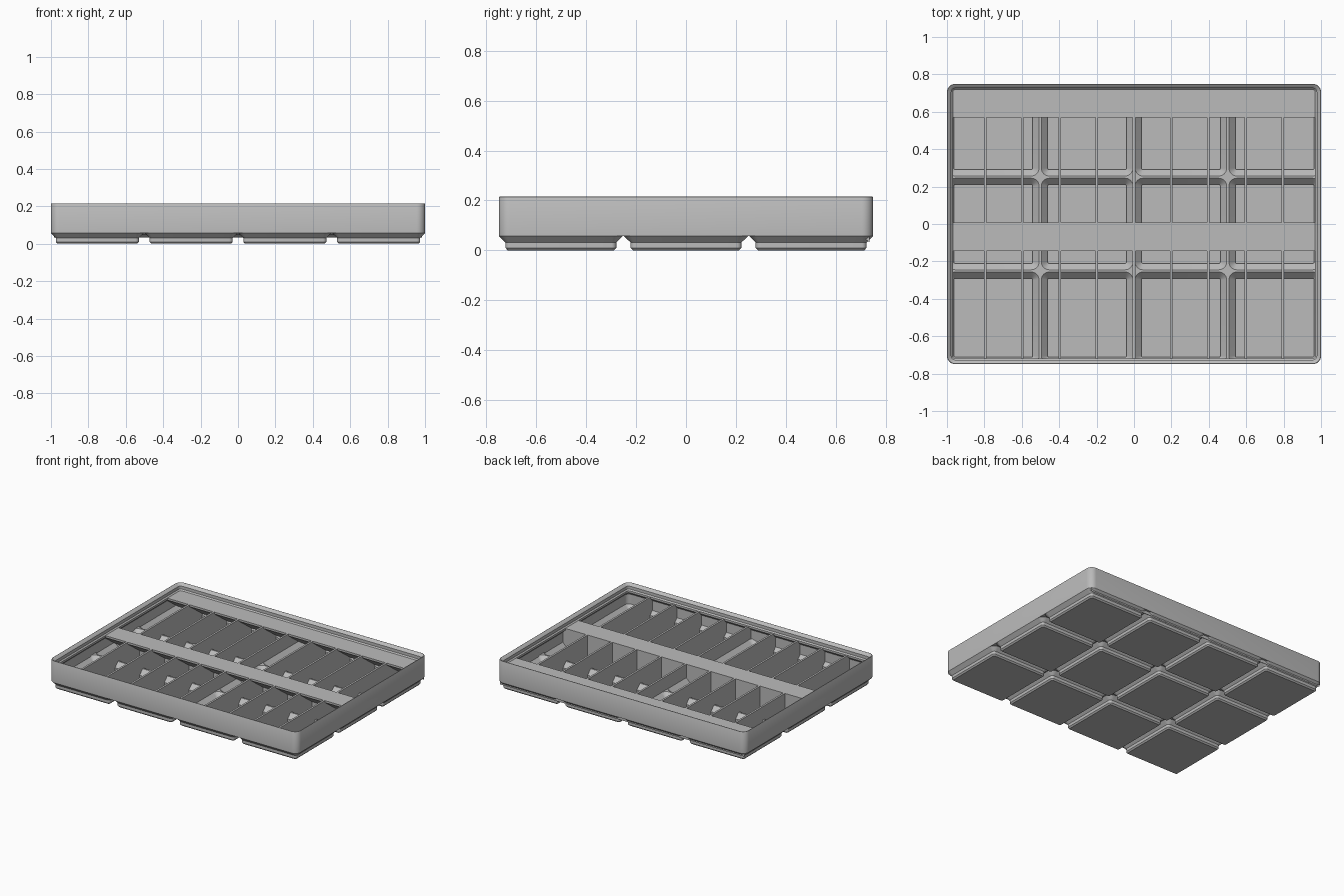
import bpy, bmesh, math

cube = bpy.data.objects.get("Cube")
if cube:
    bpy.data.objects.remove(cube, do_unlink=True)

grey = bpy.data.materials.new("plain grey")
grey.use_nodes = True
COLOUR = (0.5, 0.5, 0.5, 1)
grey.diffuse_color = COLOUR
grey.node_tree.nodes["Principled BSDF"].inputs["Base Color"].default_value = COLOUR

PITCH = 0.5015
HX, HY, R = 1.0, 0.7493, 0.0448      # outer half sizes and corner radius
FOOT = 0.2478                        # half width of a foot at its top
XS = [(i - 1.5) * PITCH for i in range(4)]
YS = [(i - 1) * PITCH for i in range(3)]
SHELF_Z = 0.167
WALL = 0.0143


def finish(name, bm, smooth=False, fix_normals=True):
    bmesh.ops.remove_doubles(bm, verts=bm.verts, dist=0.00005)
    if fix_normals:
        bmesh.ops.recalc_face_normals(bm, faces=bm.faces)
    mesh = bpy.data.meshes.new(name)
    bm.to_mesh(mesh)
    bm.free()
    mesh.materials.append(grey)
    obj = bpy.data.objects.new(name, mesh)
    bpy.context.collection.objects.link(obj)
    if smooth:
        bpy.ops.object.select_all(action='DESELECT')
        obj.select_set(True)
        bpy.context.view_layer.objects.active = obj
        bpy.ops.object.shade_smooth_by_angle(angle=math.radians(30))
    return obj


def rounded_rect(hx, hy, r, cx=0, cy=0, steps=8):
    """Counter-clockwise outline, as (x, y, corner signs)."""
    pts = []
    for k, (sx, sy) in enumerate([(1, 1), (-1, 1), (-1, -1), (1, -1)]):
        for i in range(steps + 1):
            a = (k + i / steps) * math.pi / 2
            pts.append((cx + sx * (hx - r) + r * math.cos(a),
                        cy + sy * (hy - r) + r * math.sin(a), sx, sy))
    return pts


def loft(bm, rings, flip=False):
    loops = [[bm.verts.new(p) for p in ring] for ring in rings]
    for a, b in zip(loops, loops[1:]):
        for i in range(len(a)):
            j = (i + 1) % len(a)
            q = (a[i], a[j], b[j], b[i])
            bm.faces.new(q[::-1] if flip else q)
    return loops


def prism(name, outline, axis, lo, hi):
    """Extrude a (side, z) outline along x or y."""
    bm = bmesh.new()
    place = (lambda s, z, t: (t, s, z)) if axis == 'x' else (lambda s, z, t: (s, t, z))
    rings = [[place(s, z, t) for s, z in outline] for t in (lo, hi)]
    for loop in loft(bm, rings):
        bm.faces.new(loop)
    return finish(name, bm)


# Outer wall with stacking lip: (inset, height)
lip = [(0, .0567), (0, .2125), (.001, .2143), (.003, .215), (.0055, .2142),
       (.0227, .197), (.0227, .1755), (.031, SHELF_Z), (.031, .153),
       (.0115, .1335), (.0115, .0567)]
bm = bmesh.new()
loft(bm, [[(x, y, z) for x, y, *_ in rounded_rect(HX - d, HY - d, R - d)]
          for d, z in lip])
finish("outer_wall", bm, True, False)


# Shells of the feet and pockets: (half width, height), then a rim to the cell edge
def cell_shell(bm, cx, cy, profile, flip):
    rings = []
    for h, z in profile:
        outline = rounded_rect(h, h, h - (FOOT - R), cx, cy)
        rings.append([(x, y, z) for x, y, *_ in outline])
    rim = []
    for x, y, sx, sy in outline:
        ex, ey = cx + sx * PITCH / 2, cy + sy * PITCH / 2
        if abs(ex) > HX and abs(ey) > HY:
            rim.append((x, y, z))
        else:
            rim.append((max(-HX, min(HX, ex)), max(-HY, min(HY, ey)), z))
    loops = loft(bm, rings + [rim], flip)
    bm.faces.new(loops[0] if flip else loops[0][::-1])


shells = {
    "feet": ([(.2126, 0), (.222, .0096), (.222, .031), (FOOT, .0567)], False),
    "pocket_floors": ([(.2105, .0125), (.2105, .0358), (.2447, .07)], True),
}
for name, (profile, flip) in shells.items():
    bm = bmesh.new()
    for cx in XS:
        for cy in YS:
            cell_shell(bm, cx, cy, profile, flip)
    bmesh.ops.dissolve_degenerate(bm, dist=0.00005, edges=bm.edges)
    finish(name, bm, True, False)


# Dividers: lower edge sinks into each hollow foot and steps over each ridge
def divider_outline(centres):
    low = [(.245, .062), (.216, .033), (.216, .006)]
    pts = []
    for c in centres:
        pts += [(c - h, z) for h, z in low] + [(c + h, z) for h, z in low[::-1]]
    return pts + [(pts[-1][0], SHELF_Z), (pts[0][0], SHELF_Z)]


for i in range(-4, 5):
    x = i * 0.1989
    if i == 0:
        e = HY - .003
        outline = [(-e, .062), (e, .062), (e, SHELF_Z), (-e, SHELF_Z)]
    else:
        outline = divider_outline(YS)
    prism(f"divider_{i + 5}", outline, 'x', x - WALL / 2, x + WALL / 2)
prism("middle_wall", divider_outline(XS), 'y', -WALL / 2, WALL / 2)

# Label shelves with sloping undersides
for name, back, front in (("middle_shelf", 0, -.145), ("back_shelf", .735, .57)):
    drop = (back - front) * math.tan(math.radians(36))
    prism(name, [(back, SHELF_Z), (front, SHELF_Z), (front, SHELF_Z - WALL),
                 (back, SHELF_Z - WALL - drop)], 'x', -.985, .985)
